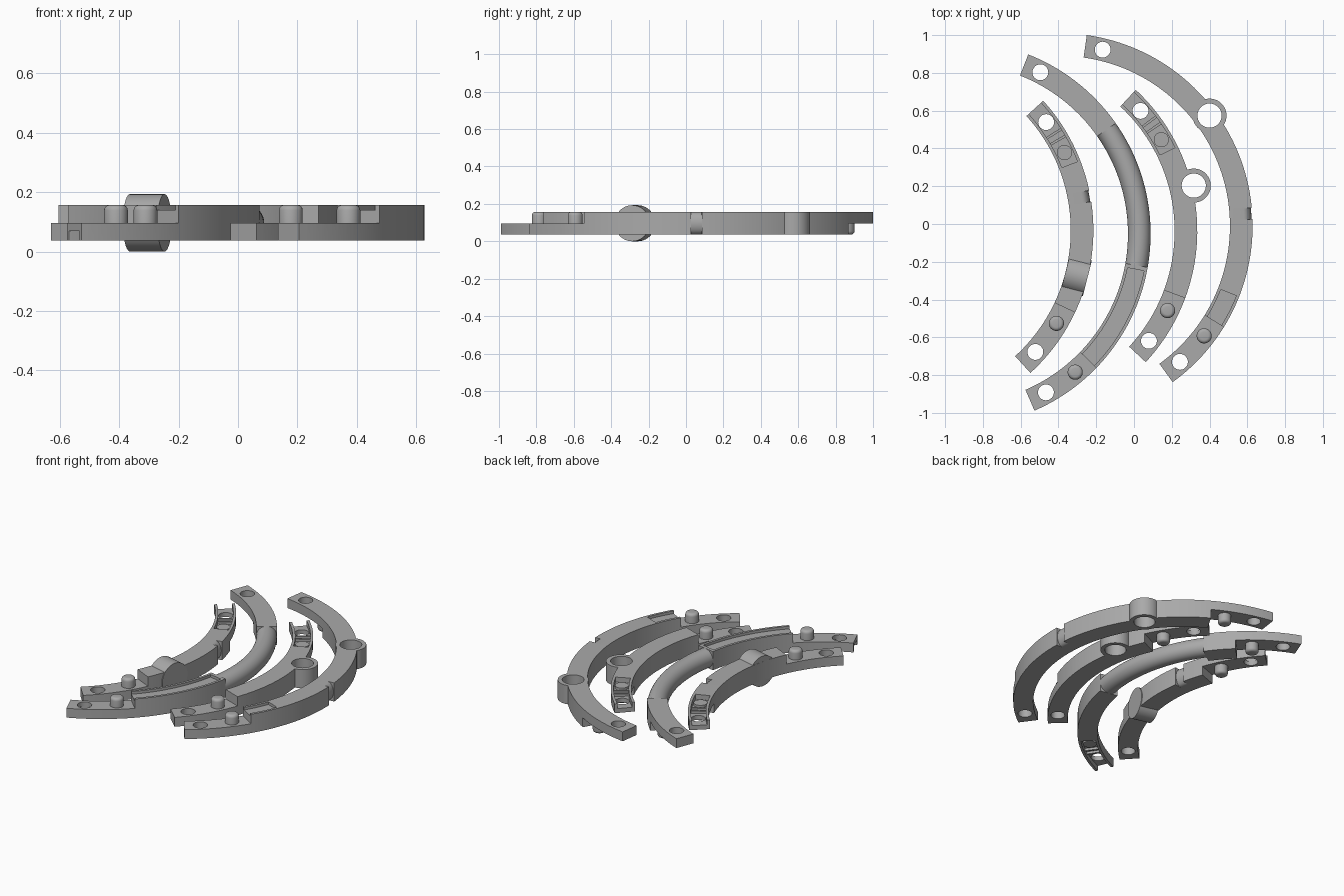
import bpy, bmesh, math
from mathutils import Matrix, Vector

cube = bpy.data.objects.get("Cube")
if cube:
    bpy.data.objects.remove(cube, do_unlink=True)

grey = bpy.data.materials.new("plain grey")
grey.use_nodes = True
colour = (0.4, 0.4, 0.4, 1)
grey.diffuse_color = colour
for node in grey.node_tree.nodes:
    if node.type == 'BSDF_PRINCIPLED':
        node.inputs["Base Color"].default_value = colour

MID, HALF = 0.0965, 0.06           # bar centre height and half thickness
RADIUS, INNER, OUTER = 0.96, 0.90, 1.02
TOP, BOTTOM = MID + HALF, MID - HALF
LAP = 22.5                         # length of every lap joint in degrees
HOLE, PEG = LAP / 4, LAP * 3 / 4   # positions measured from the bar end


def make(name, bm, centre):
    bmesh.ops.recalc_face_normals(bm, faces=bm.faces[:])
    mesh = bpy.data.meshes.new(name)
    bm.to_mesh(mesh)
    bm.free()
    mesh.materials.append(grey)
    obj = bpy.data.objects.new(name, mesh)
    obj.location = (*centre, 0)
    bpy.context.collection.objects.link(obj)
    return obj


def sweep(name, centre, profile, start, end):
    """Sweep a closed (radius, z) profile around the arc centre."""
    bm = bmesh.new()
    steps = max(1, round((end - start) / 2))
    rings = []
    for i in range(steps + 1):
        a = math.radians(start + (end - start) * i / steps)
        rings.append([bm.verts.new((r * math.cos(a), r * math.sin(a), z)) for r, z in profile])
    n = len(profile)
    for p, q in zip(rings, rings[1:]):
        for k in range(n):
            bm.faces.new((p[k], p[(k + 1) % n], q[(k + 1) % n], q[k]))
    bm.faces.new(rings[0])
    bm.faces.new(rings[-1])
    return make(name, bm, centre)


def sector(name, centre, r0, r1, z0, z1, start, end):
    return sweep(name, centre, [(r0, z0), (r1, z0), (r1, z1), (r0, z1)], start, end)


def rod(name, centre, angle, r, radius, z0, z1, radial=False, round_top=0):
    """Cylinder on the arc: upright, or lying along the arc radius."""
    bm = bmesh.new()
    bmesh.ops.create_cone(bm, cap_ends=True, segments=40, radius1=radius,
                          radius2=radius, depth=abs(z1 - z0))
    if round_top:
        side = 1 if round_top > 0 else -1
        rim = [e for e in bm.edges if all(v.co.z * side > 0 for v in e.verts)]
        bmesh.ops.bevel(bm, geom=rim, offset=abs(round_top), segments=4,
                        profile=0.5, affect='EDGES')
    a = math.radians(angle)
    turn = Matrix.Rotation(a, 4, 'Z')
    if radial:
        turn = turn @ Matrix.Rotation(math.pi / 2, 4, 'Y')
    place = Vector((r * math.cos(a), r * math.sin(a), (z0 + z1) / 2))
    bm.transform(Matrix.Translation(place) @ turn)
    return make(name, bm, centre)


def boolean(body, tool, operation='DIFFERENCE'):
    mod = body.modifiers.new("shape", 'BOOLEAN')
    mod.object, mod.operation, mod.solver = tool, operation, 'EXACT'
    bpy.context.view_layer.objects.active = body
    bpy.ops.object.modifier_apply(modifier=mod.name)
    bpy.data.objects.remove(tool, do_unlink=True)


def smooth(obj):
    bpy.ops.object.select_all(action='DESELECT')
    obj.select_set(True)
    bpy.context.view_layer.objects.active = obj
    bpy.ops.object.shade_smooth_by_angle(angle=math.radians(30))


def bar(name, centre, low, high):
    """Curved square bar: lower lap at the front end, upper lap at the back."""
    body = sector(name, centre, INNER, OUTER, BOTTOM, TOP, low, high)
    boolean(body, sector("cut", centre, 0.8, 1.12, MID, 0.3, low - 4, low + LAP))
    boolean(body, sector("cut", centre, 0.8, 1.12, -0.1, MID, high - LAP, high + 4))
    smooth(rod(name + "_front_peg", centre, low + PEG, RADIUS, 0.04, MID - 0.01, TOP, round_top=0.018))
    smooth(rod(name + "_back_peg", centre, high - PEG, RADIUS, 0.04, BOTTOM, MID + 0.01, round_top=-0.018))
    return body


def drill(body, centre, low, high):
    for a in (low + HOLE, high - HOLE):
        boolean(body, rod("cut", centre, a, RADIUS, 0.042, -0.1, 0.3))


def groove(body, centre, start, end, z0, z1, wall=0.016):
    boolean(body, sector("cut", centre, INNER + wall, OUTER - wall, z0, z1, start, end))


def notch(body, centre, angle):
    """Rounds off the outer corners over a short stretch."""
    arc = [math.radians(-90 + 15 * i) for i in range(13)]
    profile = [(0.975 + 0.04 * math.cos(t), MID + HALF * math.sin(t)) for t in arc]
    profile += [(0.975, 0.2), (1.06, 0.2), (1.06, -0.01), (0.975, -0.01)]
    boolean(body, sweep("cut", centre, profile, angle - 1.7, angle + 1.7))


def eyelet(body, centre, angle, r, outer, z0, z1, radial=False):
    boolean(body, rod("ring", centre, angle, r, outer, z0, z1, radial), 'UNION')
    extra = 0.05
    boolean(body, rod("cut", centre, angle, r, 0.064, z0 - extra, z1 + extra, radial))


def bosses(name, centre, hole, peg, z0, z1):
    """Low disc and cross ribs inside an open end channel."""
    smooth(rod(name + "_disc", centre, peg, RADIUS, 0.04, z0, z1))
    middle = (hole + peg) / 2
    for i, a in enumerate((middle - 1.2, middle + 1.2)):
        sector(f"{name}_rib_{i + 1}", centre, INNER + 0.01, OUTER - 0.01, z0, z1, a - 0.4, a + 0.4)


# Short bar with a crosswise sleeve
c, low, high = (-1.235, -0.034), -47.7, 42.3
body = bar("sleeve_bar", c, low, high)
groove(body, c, high - LAP + 1.5, high + 3, TOP - 0.032, 0.3)
drill(body, c, low, high)
eyelet(body, c, -14.4, RADIUS, MID, MID - HALF, MID + HALF, radial=True)
notch(body, c, 10.3)
smooth(body)
bosses("sleeve_bar_channel", c, high - HOLE, high - PEG, TOP - 0.037, TOP - 0.017)

# Long bar with a round grip
c, low, high = (-0.932, -0.052), -66.6, 68.6
body = bar("grip_bar", c, low, high)
boolean(body, sector("cut", c, 0.8, 1.12, -0.1, 0.3, -10, 35))
groove(body, c, low + LAP - 2, -11.3, TOP - 0.017, 0.3)
groove(body, c, low - 3, low + LAP - 1.5, -0.1, BOTTOM + 0.032)
drill(body, c, low, high)
smooth(body)
bosses("grip_bar_channel", c, low + HOLE, low + PEG, BOTTOM + 0.017, BOTTOM + 0.037)
circle = [math.tau * i / 40 for i in range(40)]
smooth(sweep("round_grip", c, [(RADIUS + HALF * math.cos(t), MID + HALF * math.sin(t))
                               for t in circle], -10.3, 35.3))

# Short bar with an upright eyelet and a side hole
c, low, high = (-0.685, -0.037), -42.9, 47.1
body = bar("eyelet_bar", c, low, high)
groove(body, c, high - LAP + 1.5, high + 3, TOP - 0.032, 0.3)
drill(body, c, low, high)
eyelet(body, c, 13.5, 1.03, 0.09, BOTTOM, TOP)
boolean(body, rod("cut", c, -7, RADIUS, 0.042, MID - 0.1, MID + 0.1, radial=True))
smooth(body)
bosses("eyelet_bar_channel", c, high - HOLE, high - PEG, TOP - 0.037, TOP - 0.017)

# Long outer bar with an upright eyelet
c, low, high = (-0.392, -0.01), -54.2, 82
body = bar("outer_bar", c, low, high)
groove(body, c, low + LAP - 2, -21.6, TOP - 0.017, 0.3)
drill(body, c, low, high)
eyelet(body, c, 36.4, 0.984, 0.09, BOTTOM, TOP)
notch(body, c, 3.7)
smooth(body)
